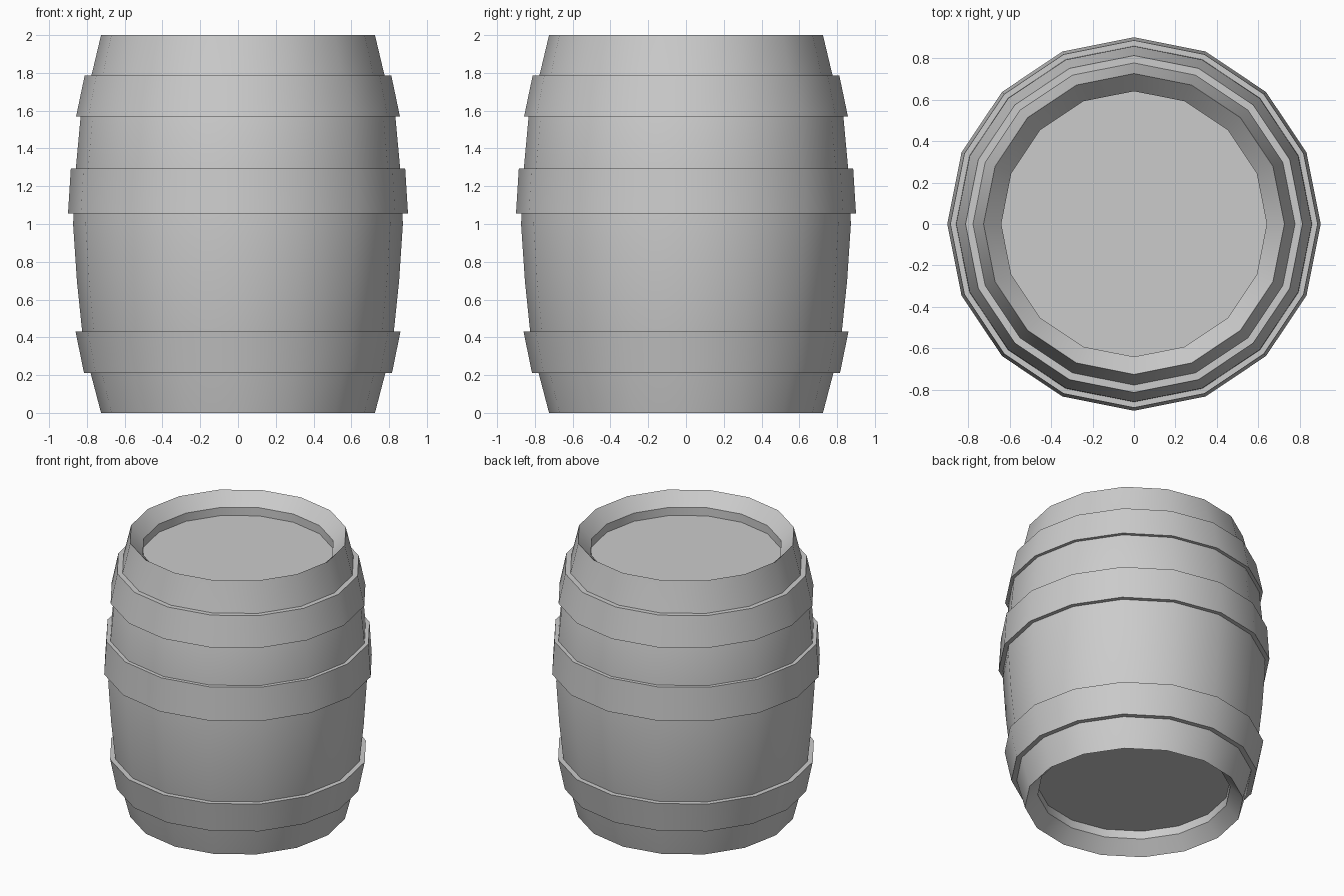
import bpy, bmesh, math

if "Cube" in bpy.data.objects:
    bpy.data.objects.remove(bpy.data.objects["Cube"])

SIDES = 16


def lathe(name, profile, closed=False):
    """Revolve (radius, z) points; open profiles get flat end caps."""
    bm = bmesh.new()
    rings = []
    for r, z in profile:
        rings.append([bm.verts.new((r * math.cos(2 * math.pi * i / SIDES),
                                    r * math.sin(2 * math.pi * i / SIDES), z))
                      for i in range(SIDES)])
    pairs = list(zip(rings, rings[1:]))
    if closed:
        pairs.append((rings[-1], rings[0]))
    else:
        bm.faces.new(rings[0])
        bm.faces.new(rings[-1])
    for a, b in pairs:
        for i in range(SIDES):
            j = (i + 1) % SIDES
            bm.faces.new((a[i], a[j], b[j], b[i]))
    bmesh.ops.recalc_face_normals(bm, faces=bm.faces)
    mesh = bpy.data.meshes.new(name)
    bm.to_mesh(mesh)
    bm.free()
    obj = bpy.data.objects.new(name, mesh)
    bpy.context.collection.objects.link(obj)
    bpy.ops.object.select_all(action='DESELECT')
    obj.select_set(True)
    bpy.context.view_layer.objects.active = obj
    bpy.ops.object.shade_smooth_by_angle(angle=math.radians(30))
    return obj


# Barrel body: recessed bottom, bulging staves, recessed lid
lathe("barrel_body", [
    (0.64, 0.15), (0.64, 0.09), (0.725, 0.0),
    (0.78, 0.21), (0.825, 0.43), (0.853, 0.70), (0.873, 1.0),
    (0.858, 1.30), (0.833, 1.57), (0.775, 1.79),
    (0.725, 2.0), (0.64, 1.91), (0.64, 1.85)])


# Hoops: bottom z, bottom radius, top z, top radius, inner radii
for name, z0, r0, z1, r1, i0, i1 in [
        ("lower_hoop", 0.21, 0.815, 0.43, 0.86, 0.775, 0.82),
        ("middle_hoop", 1.055, 0.90, 1.295, 0.885, 0.865, 0.853),
        ("upper_hoop", 1.57, 0.857, 1.785, 0.812, 0.828, 0.77)]:
    lathe(name, [(r0, z0), (r1, z1), (i1, z1), (i0, z0)], closed=True)
